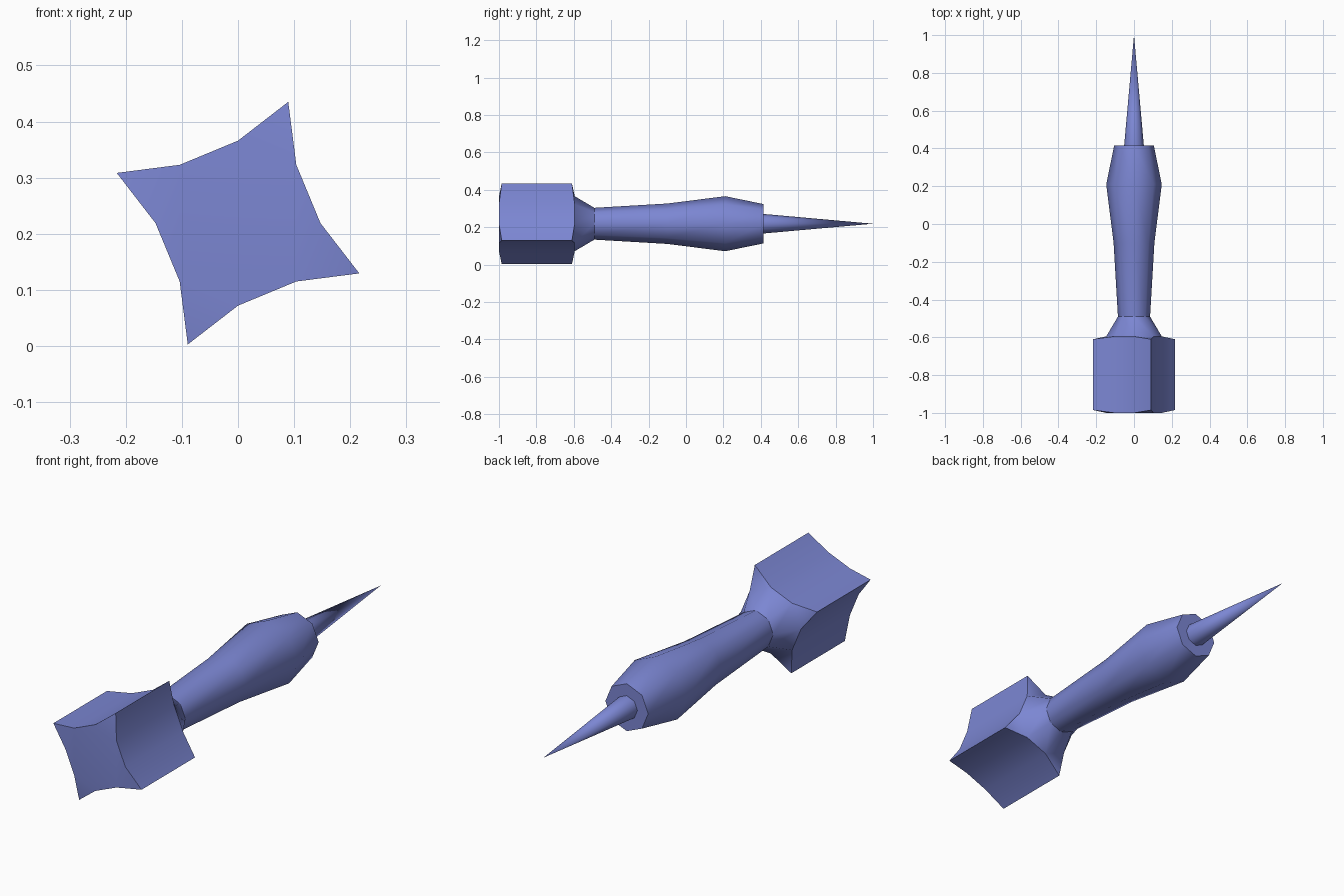
import bpy, bmesh
from math import cos, sin, radians

cube = bpy.data.objects.get("Cube")
if cube:
    bpy.data.objects.remove(cube)

AXIS_Z = 0.219   # height of the long axis
SIDES = 8

mat = bpy.data.materials.new("periwinkle_blue")
mat.use_nodes = True
colour = (0.20, 0.24, 0.65, 1)
mat.diffuse_color = colour
bsdf = next(n for n in mat.node_tree.nodes if n.type == 'BSDF_PRINCIPLED')
bsdf.inputs["Base Color"].default_value = colour
bsdf.inputs["Roughness"].default_value = 0.6


def point(bm, y, r, step):
    """Vertex at a fractional step round the long axis."""
    a = radians(360 / SIDES * step)
    return bm.verts.new((r * cos(a), y, AXIS_Z + r * sin(a)))


def ring(bm, y, r):
    return [point(bm, y, r, k) for k in range(SIDES)]


def bridge(bm, a, b):
    n = len(a)
    for i in range(n):
        j = (i + 1) % n
        bm.faces.new((a[i], a[j], b[j], b[i]))


def mark_sharp(loop):
    """Crease every edge around a closed loop of vertices."""
    pairs = {frozenset((v, loop[i - 1])) for i, v in enumerate(loop)}
    for v in loop:
        for e in v.link_edges:
            if frozenset(e.verts) in pairs:
                e.smooth = False


def finish(bm, name):
    bmesh.ops.recalc_face_normals(bm, faces=bm.faces)
    for f in bm.faces:
        f.smooth = True
    mesh = bpy.data.meshes.new(name)
    bm.to_mesh(mesh)
    bm.free()
    mesh.materials.append(mat)
    obj = bpy.data.objects.new(name, mesh)
    bpy.context.collection.objects.link(obj)
    return obj


def turned(name, profile, tip=None):
    """Faceted turned part from (y, radius) pairs, optionally ending in a point."""
    bm = bmesh.new()
    rings = [ring(bm, y, r) for y, r in profile]
    for a, b in zip(rings, rings[1:]):
        bridge(bm, a, b)
    bm.faces.new(rings[0])
    mark_sharp(rings[0])
    last = rings[-1]
    if tip is None:
        bm.faces.new(last)
        mark_sharp(last)
    else:
        apex = bm.verts.new((0, tip, AXIS_Z))
        for i, v in enumerate(last):
            bm.faces.new((last[i - 1], v, apex))
    return finish(bm, name)


# Head: octagon with every second side drawn out to a corner, plus tapered neck
bm = bmesh.new()
outlines = []
for y_ring, y_corner in ((-1.0, -0.985), (-0.595, -0.61)):
    octagon = ring(bm, y_ring, 0.147)
    outline = []
    for k, v in enumerate(octagon):
        outline.append(v)
        if k % 2:
            corner = point(bm, y_corner, 0.234, k + 0.5)
            bm.faces.new((v, corner, octagon[(k + 1) % SIDES]))
            outline.append(corner)
    outlines.append(outline)
    if y_ring == -1.0:
        bm.faces.new(octagon)
    else:
        neck_end = ring(bm, -0.49, 0.085)
        bridge(bm, octagon, neck_end)
        bm.faces.new(neck_end)
        mark_sharp(neck_end)
bridge(bm, *outlines)
for outline in outlines:
    mark_sharp(outline)
for a, b in zip(*outlines):
    if abs(a.co.y + 0.985) < 0.001:
        bm.edges.get((a, b)).smooth = False
finish(bm, "head_and_neck")

# Handle, swelling towards the spike
turned("handle", [(-0.49, 0.085), (-0.1, 0.108), (0.21, 0.147), (0.415, 0.105)])

# Spike
turned("spike", [(0.405, 0.053)], tip=1.0)
